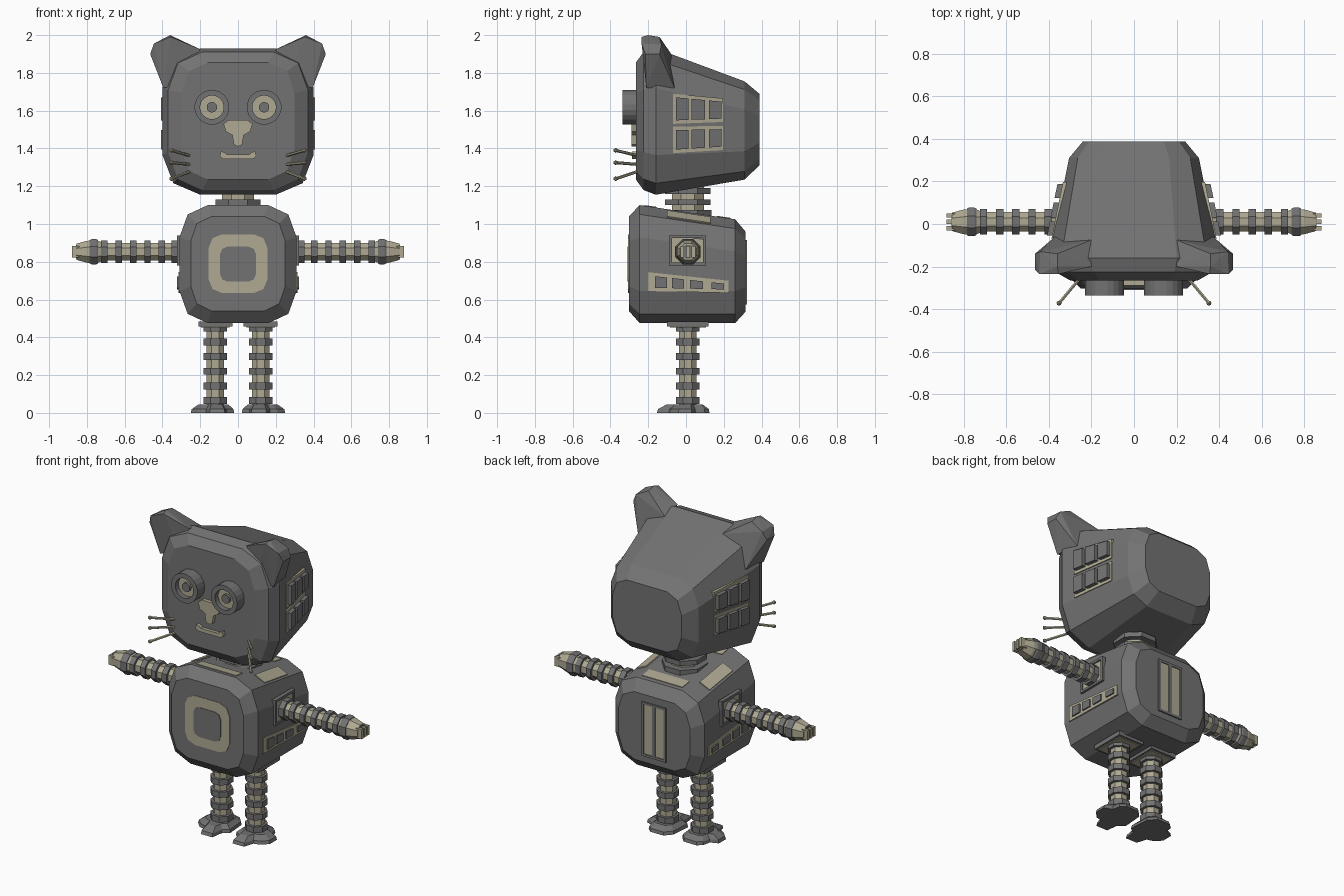
import bpy, bmesh, math
from mathutils import Vector as V

if "Cube" in bpy.data.objects:
    bpy.data.objects.remove(bpy.data.objects["Cube"])


def material(name, rgb):
    m = bpy.data.materials.new(name)
    m.diffuse_color = (*rgb, 1)
    m.use_nodes = True
    m.node_tree.nodes["Principled BSDF"].inputs["Base Color"].default_value = m.diffuse_color
    return m


GREY = material("dark grey metal", (0.17, 0.17, 0.17))
BEIGE = material("beige metal", (0.43, 0.40, 0.29))


def finish(name, bm, mat):
    bmesh.ops.recalc_face_normals(bm, faces=bm.faces)
    me = bpy.data.meshes.new(name)
    bm.to_mesh(me)
    bm.free()
    me.materials.append(mat)
    ob = bpy.data.objects.new(name, me)
    bpy.context.collection.objects.link(ob)
    return ob


def loft(name, rings, mat, closed=False):
    """Skin rings of equal point count; cap the ends or close the loop."""
    bm = bmesh.new()
    vs = [[bm.verts.new(p) for p in r] for r in rings]
    n = len(rings[0])
    pairs = list(zip(vs, vs[1:])) + ([(vs[-1], vs[0])] if closed else [])
    for a, b in pairs:
        for i in range(n):
            j = (i + 1) % n
            bm.faces.new((a[i], a[j], b[j], b[i]))
    if not closed:
        bm.faces.new(vs[0])
        bm.faces.new(vs[-1])
    return finish(name, bm, mat)


def prism(name, pts, off, mat):
    pts = [V(p) for p in pts]
    return loft(name, [pts, [p + V(off) for p in pts]], mat)


def box(name, x0, x1, y0, y1, z0, z1, mat):
    return prism(name, [(x0, y0, z0), (x1, y0, z0), (x1, y1, z0), (x0, y1, z0)], (0, 0, z1 - z0), mat)


def soft_rect(y, hw, z0, z1, cx, cz):
    """Rectangle in XZ with two-segment rounded corners (12 points)."""
    out, zc, hz = [], (z0 + z1) / 2, (z1 - z0) / 2
    for sx, sz, flip in ((1, 1, 0), (-1, 1, 1), (-1, -1, 0), (1, -1, 1)):
        q = [(hw, hz - cz), (hw - .29 * cx, hz - .29 * cz), (hw - cx, hz)]
        out += [V((sx * x, y, zc + sz * z)) for x, z in (q[::-1] if flip else q)]
    return out


def circle(axis, c, pos, r, n=8):
    """Ring across an axis; c holds the other two coordinates, r is the flat radius."""
    out = []
    for i in range(n):
        a = 2 * math.pi * (i + .5) / n
        p = [c[0] + r / math.cos(math.pi / n) * math.cos(a), c[1] + r / math.cos(math.pi / n) * math.sin(a)]
        p.insert(axis, pos)
        out.append(V(p))
    return out


def tube(name, axis, c, profile, mat, n=8, closed=False):
    return loft(name, [circle(axis, c, p, r, n) for p, r in profile], mat, closed)


def side_panel(name, s, wall, y0, y1, z, blocks, lift):
    """Beige plate on a side wall with raised dark blocks. z = bottom/top at y0, bottom/top at y1."""
    def quad(a, b, m, inset):
        def zz(y, k):
            return z[k] + (z[k + 2] - z[k]) * (y - y0) / (y1 - y0)
        return [(s * (wall(y) - m), y, zz(y, k) + (inset if k == 0 else -inset))
                for y, k in ((a, 0), (b, 0), (b, 1), (a, 1))]
    prism(name + "_plate", quad(y0, y1, .015, 0), (s * .021, 0, 0), BEIGE)
    for a, b in blocks:
        prism(name + "_block", quad(a, b, .015, .018), (s * (.015 + lift), 0, 0), GREY)


# Head shell
loft("head", [soft_rect(*r) for r in (
    (-.265, .30, 1.235, 1.855, .14, .16), (-.225, .37, 1.18, 1.91, .18, .20),
    (-.16, .40, 1.155, 1.93, .20, .21), (.31, .305, 1.235, 1.755, .14, .15),
    (.388, .24, 1.31, 1.69, .10, .12))], GREY)

# Torso shell
loft("torso", [soft_rect(*r) for r in (
    (-.303, .25, .54, 1.04, .11, .13), (-.245, .31, .475, 1.10, .15, .17),
    (.26, .31, .475, 1.025, .15, .17), (.315, .25, .535, .96, .11, .13))], GREY)

# Chest badge: beige rounded square with a dark centre
loft("chest_plate", [soft_rect(y, .155, .635, .945, .07, .07) for y in (-.300, -.306)], BEIGE)
loft("chest_centre", [soft_rect(y, .095, .695, .88, .04, .04) for y in (-.300, -.309)], GREY)

# Nose and mouth
nose = [(0, 1.41), (.022, 1.42), (.03, 1.47), (.065, 1.49), (.077, 1.53), (.05, 1.55)]
nose += [(-x, z) for x, z in nose[:0:-1]]
prism("nose", [(x, -.25, z) for x, z in nose], (0, -.038, 0), BEIGE)
mouth = [(.08, 1.345), (.097, 1.36), (.09, 1.385), (.07, 1.378), (.06, 1.368)]
mouth = mouth + [(-x, z) for x, z in mouth[::-1]]
prism("mouth", [(x, -.25, z) for x, z in mouth], (0, -.035, 0), BEIGE)

# Neck: beige core with dark collars
tube("neck_core", 2, (0, .01), [(1.02, .085), (1.25, .085)], BEIGE)
for z0, z1, r in ((1.04, 1.075, .125), (1.10, 1.13, .12), (1.16, 1.19, .12)):
    tube("neck_collar", 2, (0, .01), [(z0, r), (z1, r)], GREY)


def top(y):
    return 1.0636 - .1485 * y


# Torso top slots in front of and behind the neck
for a, b in ((-.22, -.155), (.165, .235)):
    prism("top_slot", [(-.14, a, top(a) - .01), (.14, a, top(a) - .01),
                       (.14, b, top(b) - .01), (-.14, b, top(b) - .01)], (0, 0, .014), BEIGE)

# Back vents: two long beige strips in a dark frame
for x0, x1, z0, z1 in ((-.085, .085, .90, .915), (-.085, .085, .575, .59), (-.085, -.07, .575, .915),
                       (.07, .085, .575, .915), (-.01, .01, .59, .90)):
    box("back_vent_frame", x0, x1, .30, .323, z0, z1, GREY)
for x in (-.04, .04):
    box("back_vent_strip", x - .03, x + .03, .30, .318, .59, .90, BEIGE)

for s in (-1, 1):
    # Ear: hull from a wide base to a narrow blunt tip
    bm = bmesh.new()
    for x, y, z in ((.20, -.20, 1.925), (.355, -.235, 1.99), (.36, -.20, 2.0), (.445, -.235, 1.955),
                    (.465, -.215, 1.90), (.395, -.21, 1.72), (.36, -.14, 1.99), (.44, -.13, 1.95),
                    (.465, -.14, 1.90), (.20, -.075, 1.895), (.372, -.06, 1.72), (.25, -.2, 1.75)):
        bm.verts.new((s * x, y, z))
    bmesh.ops.convex_hull(bm, input=bm.verts)
    bmesh.ops.dissolve_limit(bm, angle_limit=.05, verts=bm.verts, edges=bm.edges)
    finish("ear", bm, GREY)

    # Eye: tube rim, recessed beige disc, dark pupil
    c = (s * .138, 1.618)
    tube("eye_rim", 1, c, [(-.25, .091), (-.337, .091), (-.337, .062), (-.25, .062)], GREY, 20, True)
    tube("eye_disc", 1, c, [(-.25, .064), (-.305, .064)], BEIGE, 20)
    tube("eye_pupil", 1, c, [(-.28, .027), (-.322, .027)], GREY, 16)

    # Whiskers with ball tips
    for za, zb in ((1.36, 1.39), (1.315, 1.325), (1.28, 1.24)):
        a, b = V((s * .25, -.25, za)), V((s * .352, -.372, zb))
        q = (b - a).to_track_quat('Z', 'Y')
        loft("whisker", [[p + q @ v for v in circle(2, (0, 0), 0, .007, 6)] for p in (a, b)], BEIGE)
        bm = bmesh.new()
        bmesh.ops.create_icosphere(bm, subdivisions=1, radius=.013)
        bmesh.ops.translate(bm, verts=bm.verts, vec=b)
        finish("whisker_tip", bm, BEIGE)

    # Side panels of head and torso
    def head_wall(y):
        return .40 - .202 * (y + .16)
    cells = ((-.053, .012), (.03, .10), (.122, .188))
    side_panel("head_upper_panel", s, head_wall, -.07, .197, (1.53, 1.69, 1.54, 1.665), cells, .03)
    side_panel("head_lower_panel", s, head_wall, -.07, .197, (1.375, 1.515, 1.392, 1.52), cells, .03)
    side_panel("torso_side_panel", s, lambda y: .31, -.20, .225, (.645, .745, .635, .70),
               ((-.165, -.10), (-.075, -.01), (.02, .09), (.135, .20)), .014)

    # Slot on the sloped shoulder edge
    def edge(y, t):
        return (s * (.16 + .106 * t), y, top(y) - .049 * t - .01)
    prism("shoulder_slot", [edge(-.10, .2), edge(.13, .2), edge(.13, .85), edge(-.10, .85)],
          (s * .006, 0, .014), BEIGE)

    # Shoulder socket
    prism("shoulder_plate", [(s * .30, y, z) for y, z in
          ((-.078, .795), (.10, .79), (.095, .92), (-.085, .935))], (s * .016, 0, 0), BEIGE)
    for y0, y1, z0, z1 in ((-.09, .105, .925, .94), (-.09, .105, .78, .795),
                           (-.09, -.075, .78, .94), (.09, .105, .78, .94)):
        box("shoulder_frame", s * .30, s * .324, y0, y1, z0, z1, GREY)

    # Arm: beige core, dark ribs, cuff and fingered hand
    arm = (.01, .853)
    tube("arm_core", 0, arm, [(s * .30, .046), (s * .76, .046)], BEIGE)
    for x in (.335, .403, .479, .555, .631, .707):
        tube("arm_rib", 0, arm, [(s * (x - .017), .06), (s * (x + .017), .06)], GREY)
    tube("hand", 0, arm, [(s * .72, .05), (s * .745, .06), (s * .80, .058), (s * .855, .043)], BEIGE)
    tube("hand_cuff", 0, arm, [(s * .74, .062), (s * .75, .067), (s * .775, .067), (s * .785, .062)], GREY)
    tube("palm", 0, arm, [(s * .84, .036), (s * .858, .036)], GREY)
    for y in (-.03, 0, .03):
        box("finger", s * .84, s * .88, .01 + y - .01, .01 + y + .01, .823, .883, BEIGE)

    # Leg: hip plate, beige core, dark ribs
    leg = (s * .12, .01)
    box("hip_plate", s * .03, s * .21, -.10, .12, .457, .485, GREY)
    box("hip_inlay", s * .045, s * .195, -.085, .105, .452, .47, BEIGE)
    tube("leg_core", 2, leg, [(.02, .046), (.47, .046)], BEIGE)
    for z in (.45, .375, .298, .22, .142, .065):
        tube("leg_rib", 2, leg, [(z - .018, .062), (z + .018, .062)], GREY)

    # Foot with a front toe and an outer toe, tapering upward
    sole = ((-.10, -.06), (-.06, -.09), (-.05, -.165), (.03, -.165), (.05, -.10), (.09, -.09), (.13, -.05),
            (.13, .02), (.08, .04), (.07, .09), (.04, .115), (-.05, .115), (-.09, .07))
    loft("foot", [[V((s * (.12 + x * k), .01 + y * k, z)) for x, y in sole]
                  for z, k in ((0, 1), (.02, .96), (.045, .68))], GREY)
